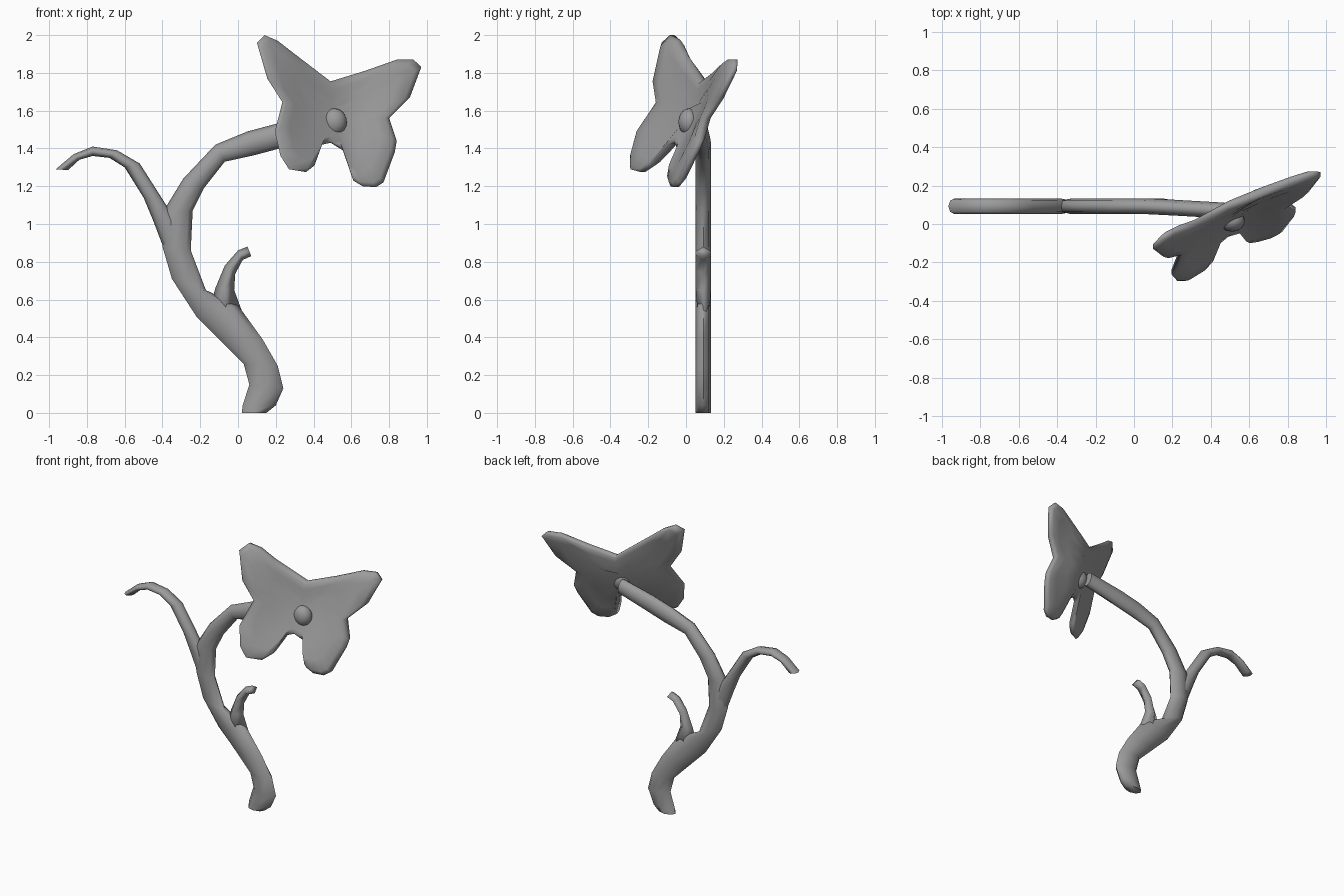
import bpy, bmesh, math
from mathutils import Vector

if "Cube" in bpy.data.objects:
    bpy.data.objects.remove(bpy.data.objects["Cube"])

grey = bpy.data.materials.new("dark_grey")
grey.diffuse_color = (.33, .33, .33, 1)
grey.use_nodes = True
grey.node_tree.nodes["Principled BSDF"].inputs["Base Color"].default_value = grey.diffuse_color


def finish(bm, name, angle=80):
    bmesh.ops.recalc_face_normals(bm, faces=bm.faces)
    mesh = bpy.data.meshes.new(name)
    bm.to_mesh(mesh)
    bm.free()
    mesh.materials.append(grey)
    ob = bpy.data.objects.new(name, mesh)
    bpy.context.collection.objects.link(ob)
    bpy.ops.object.select_all(action='DESELECT')
    ob.select_set(True)
    bpy.context.view_layer.objects.active = ob
    bpy.ops.object.shade_smooth_by_angle(angle=math.radians(angle))
    return ob


def bridge(bm, r0, r1):
    n = len(r0)
    for i in range(n):
        j = (i + 1) % n
        bm.faces.new((r0[i], r0[j], r1[j], r1[i]))


def limb(name, pairs, sides=8, root_depth=.041, y_path={}, angle=80):
    """Flattened tube; each section spans two opposite outline points (x, z)."""
    bm = bmesh.new()
    rings = []
    for k, (ax, az, bx, bz) in enumerate(pairs):
        a, b = Vector((ax, 0, az)), Vector((bx, 0, bz))
        c, h = (a + b) / 2 + Vector((0, y_path.get(k, .092), 0)), (b - a) / 2
        depth = root_depth if k == 0 else .041
        ring = []
        for i in range(sides):
            t = math.tau * i / sides
            ring.append(bm.verts.new(c + h * math.cos(t) + Vector((0, depth * math.sin(t), 0))))
        rings.append(ring)
    for r0, r1 in zip(rings, rings[1:]):
        bridge(bm, r0, r1)
    bm.faces.new(rings[0])
    bm.faces.new(rings[-1])
    return finish(bm, name, angle)


# Main stem, curving from the base up to the back of the flower
limb("main_stem", [
    (.02, 0, .15, 0), (.025, .04, .20, .04), (.06, .15, .24, .13), (.03, .26, .21, .25),
    (-.08, .37, .13, .39), (-.22, .51, 0, .57), (-.35, .71, -.17, .65), (-.40, .88, -.25, .86),
    (-.40, 1.06, -.24, 1.07), (-.29, 1.24, -.18, 1.19), (-.12, 1.42, -.07, 1.33),
    (.05, 1.49, .09, 1.365), (.20, 1.53, .22, 1.40), (.46, 1.58, .48, 1.47)],
    y_path={12: .085, 13: .07}, angle=70)

# Drooping side branch
limb("side_branch", [
    (-.385, .85, -.26, .88), (-.45, 1.02, -.32, 1.02), (-.50, 1.14, -.38, 1.10),
    (-.60, 1.30, -.52, 1.32), (-.68, 1.35, -.64, 1.39), (-.77, 1.36, -.77, 1.41),
    (-.84, 1.34, -.87, 1.37), (-.90, 1.285, -.965, 1.29)], root_depth=.03)

# Short twig
limb("twig", [
    (-.17, .48, .05, .46), (-.12, .66, -.02, .65), (-.07, .78, -.015, .735),
    (0, .86, .025, .81), (.05, .88, .07, .83)], sides=4, root_depth=.025, angle=115)

# Flower: four-lobed plate, two tilted halves meeting in a shallow fold
outline = [
    (.10, 1.96), (.155, 1.77), (.235, 1.645), (.195, 1.49), (.225, 1.36), (.27, 1.29),
    (.36, 1.275), (.405, 1.31), (.445, 1.42), (.49, 1.43), (.555, 1.39), (.61, 1.23),
    (.66, 1.20), (.73, 1.195), (.77, 1.22), (.83, 1.38), (.84, 1.44), (.80, 1.56),
    (.91, 1.67), (.97, 1.83), (.93, 1.87), (.84, 1.87), (.67, 1.81), (.49, 1.755),
    (.30, 1.90), (.21, 1.97), (.14, 2.0)]
CX, CZ = .50, 1.57


def plate_y(x, z):
    left = -.08 + .68 * (x - .13) + .42 * (z - 2.0)
    right = .26 + .31 * (x - .95) + .37 * (z - 1.85)
    r = math.hypot(x - .49, z - 1.60) / .3
    return min(left, right) + .045 * max(0, 1 - r * r)


bm = bmesh.new()
for side in (-1, 1):
    rings = []
    for s, t in ((1, .012), (.93, .028), (.75, .03), (.5, .03), (.25, .03)):
        ring = []
        for px, pz in outline:
            x, z = CX + (px - CX) * s, CZ + (pz - CZ) * s
            ring.append(bm.verts.new((x, plate_y(x, z) + side * t, z)))
        rings.append(ring)
    for r0, r1 in zip(rings, rings[1:]):
        bridge(bm, r0, r1)
    bm.faces.new(rings[-1])
    if side < 0:
        front_rim = rings[0]
    else:
        bridge(bm, front_rim, rings[0])
finish(bm, "flower_petals")

# Flower centre
bm = bmesh.new()
bmesh.ops.create_uvsphere(bm, u_segments=16, v_segments=10, radius=1)
bmesh.ops.scale(bm, vec=(.066, .055, .072), verts=bm.verts)
bmesh.ops.translate(bm, vec=(.51, .015, 1.54), verts=bm.verts)
finish(bm, "flower_centre")
